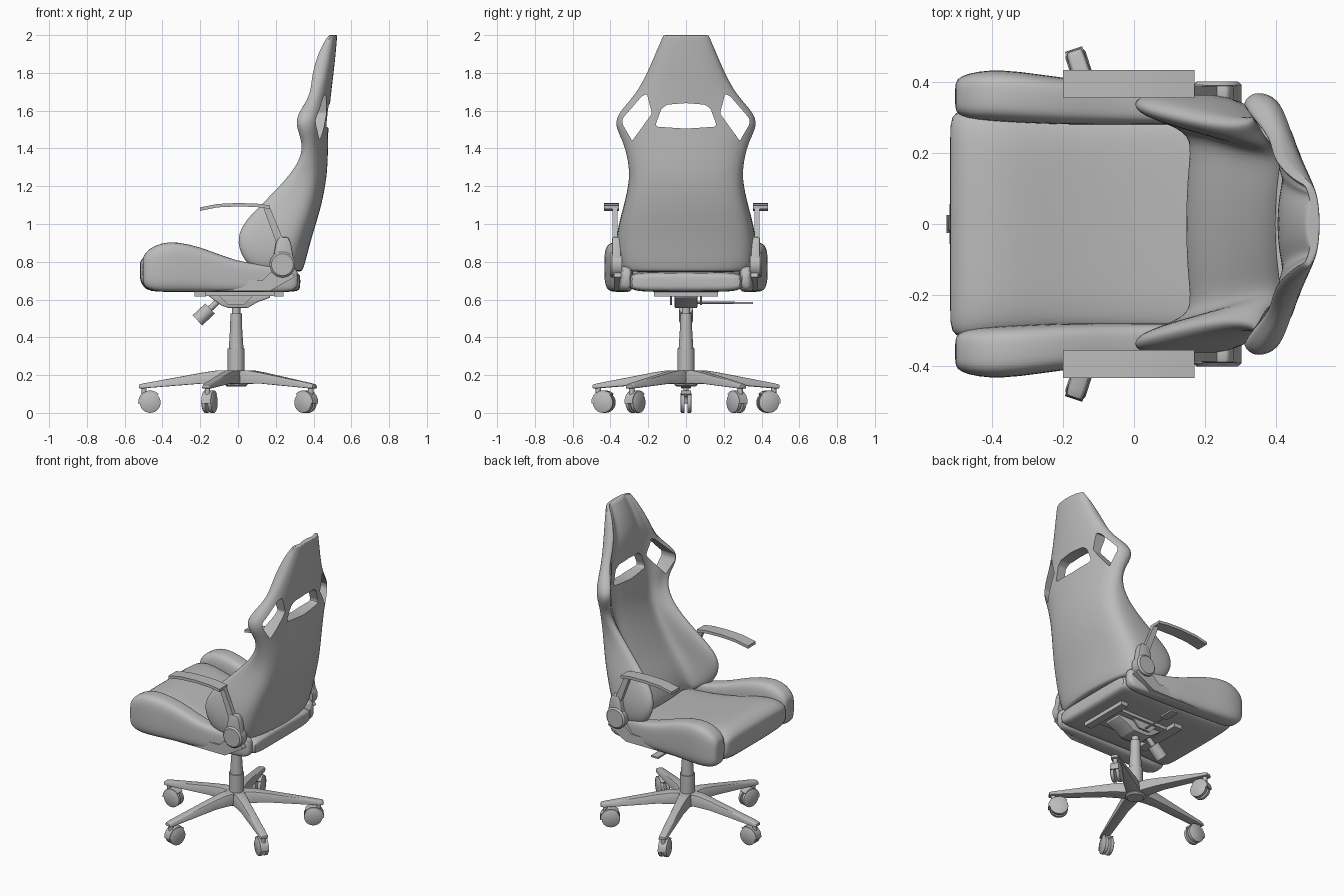
import bpy, bmesh, math
from mathutils import Vector, Matrix

cube = bpy.data.objects.get("Cube")
if cube:
    bpy.data.objects.remove(cube)

grey = bpy.data.materials.new("plain_grey")
grey.use_nodes = True
tone = (0.5, 0.5, 0.5, 1)
grey.diffuse_color = tone
grey.node_tree.nodes["Principled BSDF"].inputs["Base Color"].default_value = tone


def make(name, bm, subdiv=0, bevel=0, mirror=False, cutters=()):
    """Turn a bmesh into a finished, smooth-shaded object."""
    bmesh.ops.recalc_face_normals(bm, faces=bm.faces)
    mesh = bpy.data.meshes.new(name)
    bm.to_mesh(mesh)
    bm.free()
    obj = bpy.data.objects.new(name, mesh)
    bpy.context.collection.objects.link(obj)
    mesh.materials.append(grey)
    if subdiv:
        obj.modifiers.new("Smooth", 'SUBSURF').levels = subdiv
    if bevel:
        mod = obj.modifiers.new("Bevel", 'BEVEL')
        mod.width, mod.segments = bevel, 2
    for cutter in cutters:
        mod = obj.modifiers.new("Cut", 'BOOLEAN')
        mod.operation, mod.solver, mod.object = 'DIFFERENCE', 'EXACT', cutter
    if mirror:
        obj.modifiers.new("Mirror", 'MIRROR').use_axis = (False, True, False)
    for other in bpy.context.selected_objects:
        other.select_set(False)
    bpy.context.view_layer.objects.active = obj
    obj.select_set(True)
    for mod in list(obj.modifiers):
        bpy.ops.object.modifier_apply(modifier=mod.name)
    bpy.ops.object.shade_smooth_by_angle(angle=math.radians(35))
    return obj


def loft(rings, bm=None):
    """Skin a list of closed rings and cap both ends."""
    bm = bm or bmesh.new()
    loops = [[bm.verts.new(p) for p in ring] for ring in rings]
    n = len(loops[0])
    for a, b in zip(loops, loops[1:]):
        for i in range(n):
            j = (i + 1) % n
            bm.faces.new((a[i], a[j], b[j], b[i]))
    bm.faces.new(loops[0])
    bm.faces.new(loops[-1])
    return bm


def prism_y(profile, y0, y1):
    return loft([[(x, y, z) for x, z in profile] for y in (y0, y1)])


def prism_x(profile, x0, x1):
    return loft([[(x, y, z) for y, z in profile] for x in (x0, x1)])


def turned(start, end, stations, bm=None, sides=24):
    """Round part along an axis; stations are (fraction, radius)."""
    start, end = Vector(start), Vector(end)
    turn = (end - start).to_track_quat('Z', 'Y')
    steps = [math.tau * i / sides for i in range(sides)]
    return loft([[start.lerp(end, t) + turn @ Vector((r * math.cos(a), r * math.sin(a), 0))
                  for a in steps] for t, r in stations], bm)


def rounded(x, y0, y1, z0, z1, power=0.5, n=24):
    """Rounded rectangle across x."""
    ring = []
    for i in range(n):
        a = math.tau * (i + 0.5) / n
        c, s = math.cos(a), math.sin(a)
        ring.append((x, (y0 + y1) / 2 + (y1 - y0) / 2 * math.copysign(abs(c) ** power, c),
                     (z0 + z1) / 2 + (z1 - z0) / 2 * math.copysign(abs(s) ** power, s)))
    return ring


# Seat cushion: x, half width, bottom, top
seat = [(-.52, .27, .72, .79), (-.515, .305, .69, .81), (-.49, .325, .65, .835),
        (-.43, .32, .64, .855), (-.33, .31, .64, .845), (-.2, .3, .64, .805),
        (0, .3, .64, .765), (.2, .3, .64, .75), (.3, .3, .64, .745),
        (.325, .29, .65, .735), (.33, .26, .67, .72)]
make("seat_cushion", loft([rounded(x, -w, w, b, t, .4) for x, w, b, t in seat]), 1)

# Seat bolsters: x, inner, outer, bottom, top
sides = [(-.505, .33, .39, .71, .81), (-.5, .31, .41, .67, .835), (-.47, .295, .425, .65, .87),
         (-.41, .29, .435, .64, .9), (-.33, .285, .432, .64, .908), (-.2, .28, .412, .64, .88),
         (-.08, .28, .4, .64, .83), (.05, .28, .385, .64, .79), (.2, .28, .355, .64, .785),
         (.29, .285, .35, .64, .78), (.32, .295, .335, .67, .75)]
make("seat_bolsters", loft([rounded(x, a, b, c, d, .55) for x, a, b, c, d in sides]), 1, mirror=True)

# Backrest: height, half width, rear x, wing front x, centre front x, panel half width
back = [(.745, .32, .335, .14, .18, .23), (.755, .35, .345, .09, .15, .24),
        (.8, .37, .36, .035, .14, .25), (.9, .375, .385, -.01, .18, .25),
        (1, .358, .415, .02, .24, .24), (1.1, .33, .445, .12, .29, .22),
        (1.24, .297, .472, .26, .35, .2), (1.35, .31, .478, .335, .38, .19),
        (1.44, .335, .48, .34, .39, .19), (1.54, .39, .482, .295, .4, .2),
        (1.62, .33, .488, .34, .41, .17), (1.69, .265, .495, .385, .405, .15),
        (1.8, .205, .508, .39, .4, .11), (1.92, .155, .52, .43, .44, .09),
        (1.98, .128, .525, .465, .47, .08), (2, .122, .525, .48, .482, .08),
        (2, .1, .52, .49, .49, .06)]


def back_ring(z, w, xb, xf, xc, yi):
    drop = .22 * w
    xs = xb - drop
    inner = (.82 * w + yi) / 2
    half = [(xb - .12 * drop, .4 * w), (xb - .4 * drop, .75 * w), (xs, .97 * w),
            ((xs + xf) / 2, w), (xf + .02, .99 * w), (xf - .008, .91 * w),
            (xf + .02, .83 * w), ((xf + xc) / 2 + .01, inner),
            (xc + .02, yi), (xc + .005, .6 * yi)]
    pts = [(xb, 0)] + half + [(xc, 0)] + [(x, -y) for x, y in reversed(half)]
    return [(x, y, z) for x, y in pts]


def cutter(name, profile):
    obj = make(name, prism_x(profile, .1, .7), bevel=.008)
    obj.hide_render = True
    return obj


shoulder = [(.207, 1.69), (.235, 1.675), (.335, 1.56), (.337, 1.53), (.285, 1.44), (.18, 1.585)]
middle = [(.155, 1.515), (.16, 1.53), (.13, 1.61), (.1, 1.632)]
cuts = [cutter("shoulder_hole_a", shoulder),
        cutter("shoulder_hole_b", [(-y, z) for y, z in shoulder]),
        cutter("middle_hole", middle + [(0, 1.64)] + [(-y, z) for y, z in reversed(middle)] + [(0, 1.505)])]
make("backrest", loft([back_ring(*row) for row in back]), 2, cutters=cuts)
for cut in cuts:
    bpy.data.objects.remove(cut)

# Armrests: pad, post, hinge cover and seat rail
pad = [(-.2, 1.07), (-.11, 1.088), (0, 1.093), (.1, 1.09), (.17, 1.08)]
make("armrest_pads", prism_y(pad + [(x, z + .018) for x, z in reversed(pad)], .355, .435), mirror=True)
make("armrest_posts", prism_y([(.135, 1.085), (.17, 1.085), (.255, .88), (.21, .88)], .362, .388), mirror=True)
make("hinge_covers", prism_y([(.2, .9), (.215, .93), (.265, .93), (.28, .9), (.3, .78), (.28, .73),
                              (.2, .73), (.18, .78)], .345, .392), bevel=.008, mirror=True)
make("hinge_discs", turned((.235, .34, .785), (.235, .402, .785), [(0, .068), (.85, .068), (1, .058)]), mirror=True)
make("seat_rails", prism_y([(-.3, .645), (.17, .645), (.3, .72), (.27, .77), (.2, .77), (.13, .703), (-.3, .703)],
                           .345, .382), mirror=True)

# Tilt mechanism under the seat
make("tilt_housing", prism_y([(-.17, .63), (-.09, .57), (-.05, .555), (.05, .555), (.1, .585), (.17, .61),
                              (.17, .63)], -.06, .06), bevel=.006)
make("mounting_plate", prism_y([(-.2, .62), (.2, .62), (.2, .645), (-.2, .645)], -.1, .1))
make("mounting_fins", prism_y([(-.12, .64), (-.05, .57), (.03, .57), (.1, .64)], .075, .085), mirror=True)
make("mounting_arms", prism_y([(-.23, .615), (-.17, .615), (-.17, .645), (-.23, .645)], -.17, .17))
make("rear_mounting_arms", prism_y([(.19, .615), (.24, .615), (.24, .645), (.19, .645)], -.17, .17))
make("tension_knob", turned((-.08, 0, .615), (-.215, 0, .49), [(0, .016), (.5, .016), (.5, .037), (1, .037)]))
make("height_lever", turned((-.02, .05, .583), (-.02, .26, .583), [(0, .006), (1, .006)], sides=10))
make("lever_paddle", prism_y([(-.045, .577), (.005, .577), (.005, .588), (-.045, .588)], .25, .355))

# Gas column
make("gas_column", turned((-.01, 0, .14), (-.01, 0, .57),
                          [(0, .045), (.465, .045), (.465, .039), (.72, .032), (.9, .03), (.9, .022), (1, .022)]))
make("base_hub", turned((-.01, 0, .14), (-.01, 0, .225), [(0, .05), (.1, .06), (1, .06)]))

# Five legs with twin-wheel casters
leg = [(.02, .045, .15, .225), (.1, .04, .155, .225), (.18, .034, .155, .213),
       (.49, .027, .13, .156), (.515, .024, .13, .15)]
for i in range(5):
    place = Matrix.Translation((-.01, 0, 0)) @ Matrix.Rotation(math.pi + math.tau * i / 5, 4, 'Z')
    beam = loft([[(r, -w, b), (r, w, b), (r, w * .75, t), (r, -w * .75, t)] for r, w, b, t in leg])
    wheels = bmesh.new()
    for s in (-1, 1):
        turned((.455, s * .007, .055), (.455, s * .03, .055), [(0, .055), (.8, .055), (1, .048)], wheels)
    hood_arc = [math.radians(a) for a in range(-5, 136, 20)]
    hood = prism_y([(.455 + r * math.cos(a), .055 + r * math.sin(a))
                    for r, arc in ((.064, hood_arc), (.045, hood_arc[::-1])) for a in arc], -.026, .026)
    stem = turned((.488, 0, .09), (.488, 0, .14), [(0, .014), (1, .014)], sides=12)
    for part, bm, soft in (("leg", beam, .005), ("caster_wheels", wheels, 0),
                           ("caster_hood", hood, 0), ("caster_stem", stem, 0)):
        obj = make(f"{part}_{i + 1}", bm, bevel=soft)
        obj.data.transform(place)
